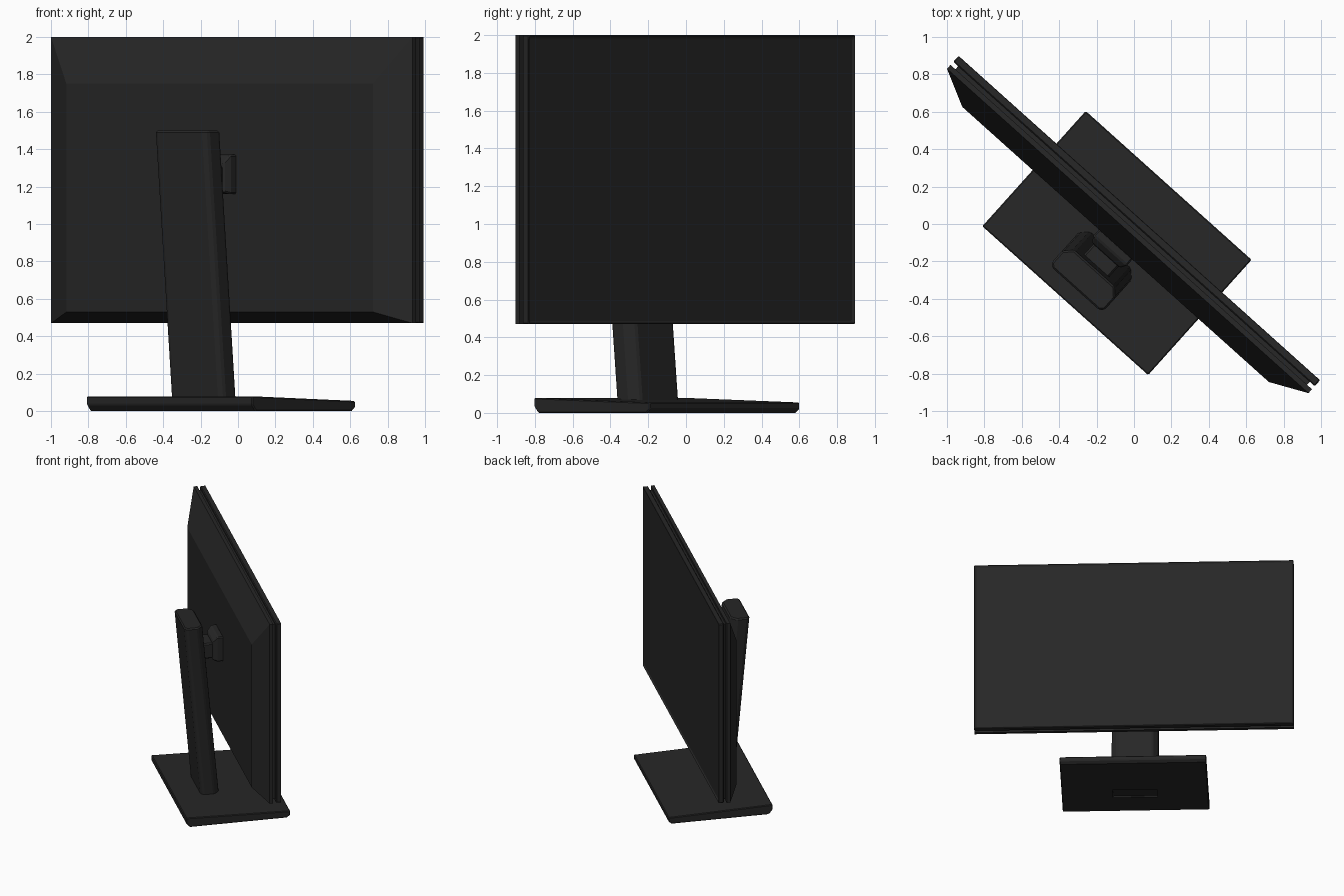
import bpy, bmesh, math
from mathutils import Matrix

if "Cube" in bpy.data.objects:
    bpy.data.objects.remove(bpy.data.objects["Cube"])

# Everything is built square-on (screen faces +y), then turned on the base.
TURN = Matrix.Rotation(math.radians(-41.9), 4, 'Z')

plastic = bpy.data.materials.new("charcoal_plastic")
plastic.diffuse_color = (0.02, 0.02, 0.02, 1)
plastic.use_nodes = True
plastic.node_tree.nodes["Principled BSDF"].inputs["Base Color"].default_value = plastic.diffuse_color


def loft(name, rings, bevel=0.0, edit=None):
    """Skin a stack of equal-length point rings and cap both ends."""
    bm = bmesh.new()
    vs = [[bm.verts.new(p) for p in r] for r in rings]
    n = len(rings[0])
    for lo, hi in zip(vs, vs[1:]):
        for i in range(n):
            j = (i + 1) % n
            bm.faces.new((lo[i], lo[j], hi[j], hi[i]))
    bm.faces.new(vs[0])
    bm.faces.new(vs[-1])
    bmesh.ops.recalc_face_normals(bm, faces=bm.faces)
    if edit:
        edit(bm)
    me = bpy.data.meshes.new(name)
    bm.to_mesh(me)
    bm.free()
    me.materials.append(plastic)
    ob = bpy.data.objects.new(name, me)
    bpy.context.collection.objects.link(ob)
    ob.matrix_world = TURN
    if bevel:
        m = ob.modifiers.new("edge", 'BEVEL')
        m.width, m.segments = bevel, 1
        m.limit_method, m.angle_limit = 'ANGLE', math.radians(40)
    return ob


def rect(y, half, z0, z1):
    return [(-half, y, z0), (half, y, z0), (half, y, z1), (-half, y, z1)]


def recess_screen(bm):
    """Sink the display inside a thin bezel."""
    front = [f for f in bm.faces if f.normal.y > 0.9]
    bmesh.ops.inset_region(bm, faces=front, thickness=0.025)
    bmesh.ops.translate(bm, verts=front[0].verts, vec=(0, -0.012, 0))


# Panel: front frame, recessed groove core, back shell with sloped borders
loft("screen_frame", [rect(0.0, 1.297, 0.47, 2.0), rect(0.046, 1.297, 0.47, 2.0)],
     0.006, recess_screen)
loft("panel_core", [rect(-0.03, 1.262, 0.49, 1.98), rect(0.01, 1.262, 0.49, 1.98)])
loft("back_shell", [rect(-0.022, 1.297, 0.47, 2.0), rect(-0.05, 1.297, 0.47, 2.0),
                    rect(-0.147, 1.10, 0.53, 1.75)])

# Base: wedge profile swept sideways, with a shallow slot underneath
profile = [(-0.55, 0.08), (-0.55, 0.035), (-0.52, 0), (0.25, 0), (0.277, 0.02), (0.277, 0.055)]
base = loft("base", [[(x, y, z) for y, z in profile] for x in (-0.595, 0.595)], 0.006)
cutter = loft("slot_cutter", [rect(-0.30, 0.18, -0.05, 0.012), rect(-0.18, 0.18, -0.05, 0.012)])
cutter.hide_render = True
cutter.hide_set(True)
cut = base.modifiers.new("slot", 'BOOLEAN')
cut.operation, cut.object, cut.solver = 'DIFFERENCE', cutter, 'EXACT'

# Column: chamfered section leaning backwards
half = [(0.145, -0.185), (0.19, -0.23), (0.19, -0.315), (0.168, -0.335)]
section = half + [(-x, y) for x, y in reversed(half)]
loft("column", [[(x, y + dy, z) for x, y in section]
                for z, dy in ((0.05, 0.0), (1.50, -0.132))], 0.01)

# Mount: neck out of the column and bracket on the panel
loft("mount_neck", [rect(-0.37, 0.09, 1.18, 1.31), rect(-0.19, 0.09, 1.18, 1.31)], 0.01)
loft("mount_bracket", [rect(-0.225, 0.10, 1.17, 1.33), rect(-0.19, 0.12, 1.16, 1.37),
                       rect(-0.14, 0.12, 1.16, 1.37)], 0.008)
